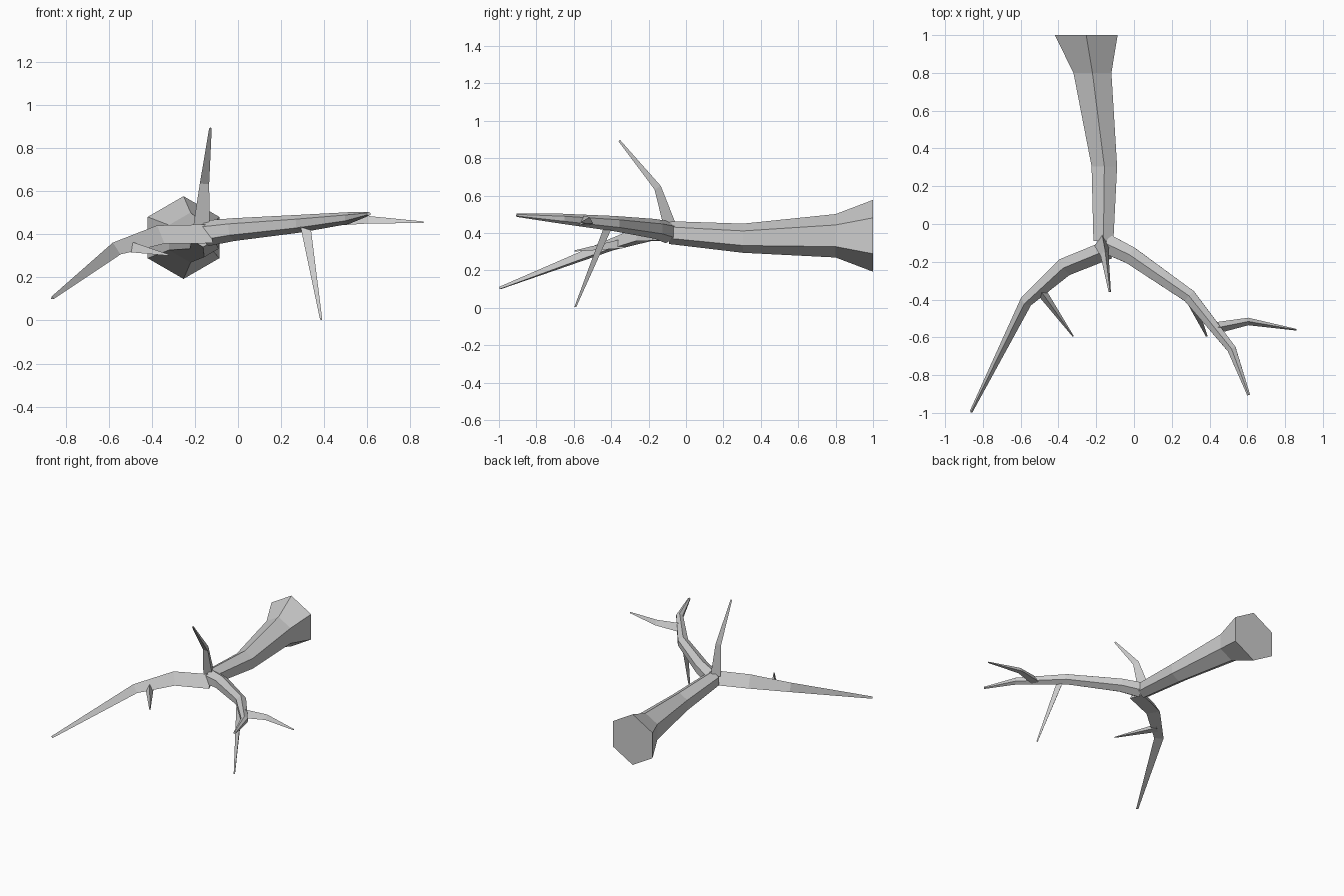
import bpy, bmesh, math
from mathutils import Vector

if "Cube" in bpy.data.objects:
    bpy.data.objects.remove(bpy.data.objects["Cube"])


def limb(name, path, sides, ref=(0, 0, 1), axis=None):
    """Tapered tube through (x, y, z, radius) points, one corner facing ref."""
    pts = [Vector(p[:3]) for p in path]
    bm = bmesh.new()
    rings = []
    for i, p in enumerate(pts):
        if axis:
            t = Vector(axis)
        else:
            t = Vector()
            if i > 0:
                t += (p - pts[i - 1]).normalized()
            if i < len(pts) - 1:
                t += (pts[i + 1] - p).normalized()
        t.normalize()
        up = Vector(ref)
        up = (up - t * up.dot(t)).normalized()
        side = t.cross(up)
        ring = []
        for k in range(sides):
            a = 2 * math.pi * k / sides
            ring.append(bm.verts.new(p + path[i][3] * (up * math.cos(a) + side * math.sin(a))))
        rings.append(ring)
    for a, b in zip(rings, rings[1:]):
        for k in range(sides):
            n = (k + 1) % sides
            bm.faces.new((a[k], a[n], b[n], b[k]))
    bm.faces.new(rings[0])
    bm.faces.new(rings[-1])
    bmesh.ops.recalc_face_normals(bm, faces=bm.faces)
    mesh = bpy.data.meshes.new(name)
    bm.to_mesh(mesh)
    bm.free()
    bpy.context.collection.objects.link(bpy.data.objects.new(name, mesh))


# Six-sided trunk, flared at the root end
limb("trunk", [(-.253, 1, .385, .192), (-.22, .8, .385, .116),
               (-.157, .305, .372, .078), (-.162, -.09, .402, .061)], 6, axis=(0, -1, 0))

# Two main branches at the fork
limb("right_branch", [(-.145, -.105, .405, .060), (-.02, -.165, .422, .053),
                      (.293, -.382, .45, .041), (.517, -.662, .476, .027),
                      (.607, -.905, .495, .009)], 6)
limb("left_branch", [(-.135, -.135, .388, .058), (-.37, -.23, .385, .057),
                     (-.575, -.415, .325, .038), (-.863, -.995, .104, .009)], 3)

# Three-sided twigs
limb("top_twig", [(-.17, -.095, .43, .045), (-.155, -.157, .64, .025),
                  (-.128, -.358, .893, .007)], 3, ref=(0, 1, 0))
limb("lower_twig", [(.313, -.42, .44, .027), (.386, -.593, .005, .006)], 3, ref=(0, 1, 0))
limb("side_twig", [(.435, -.55, .457, .035), (.605, -.516, .462, .023),
                   (.86, -.56, .455, .005)], 3)
limb("left_twig", [(-.50, -.345, .335, .032), (-.322, -.595, .303, .004)], 3)
